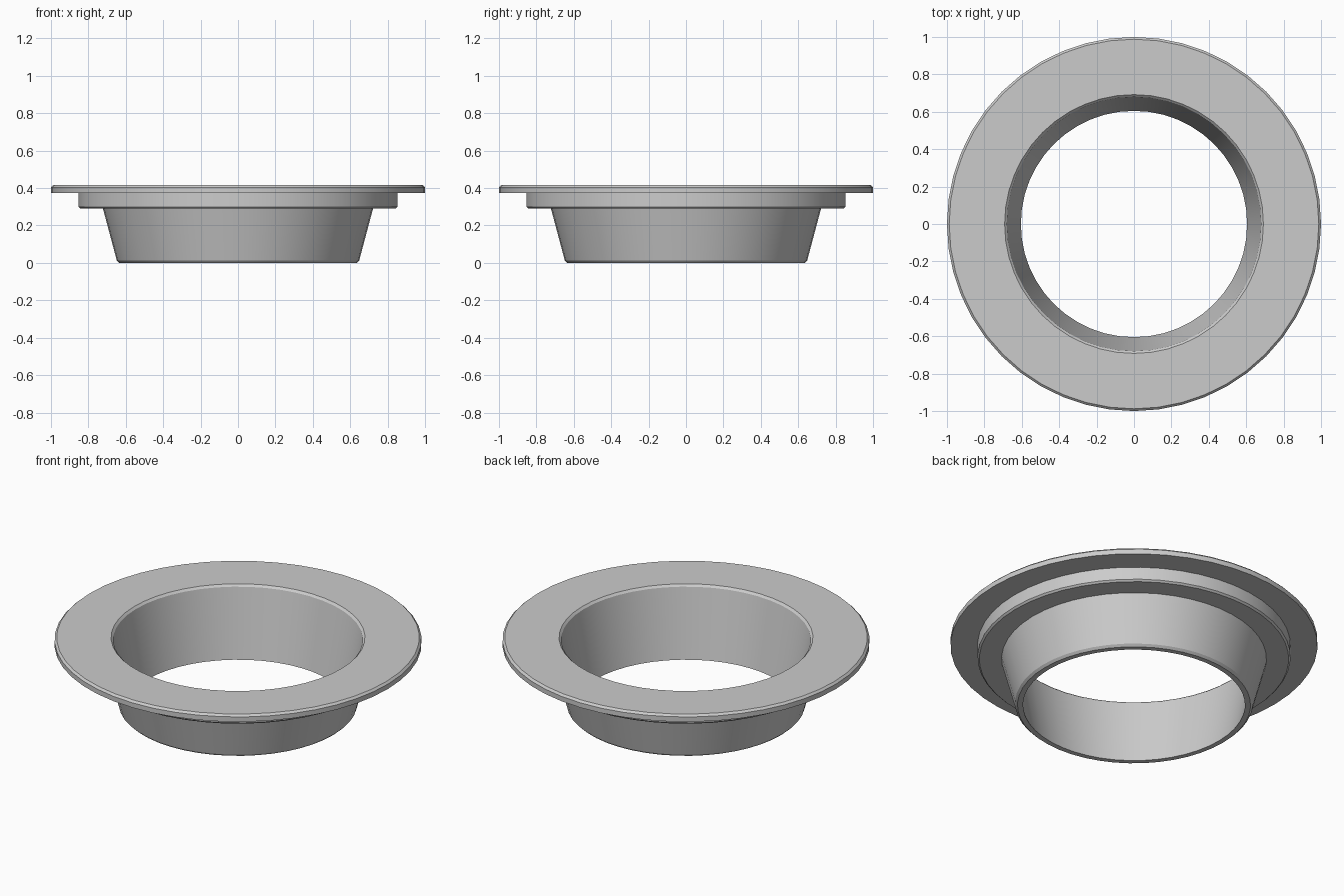
import bpy
import bmesh
from math import pi, radians

cube = bpy.data.objects.get("Cube")
if cube:
    bpy.data.objects.remove(cube, do_unlink=True)

grey = bpy.data.materials.new("plain grey")
grey.use_nodes = True
colour = (0.6, 0.6, 0.6, 1)
grey.diffuse_color = colour
grey.node_tree.nodes["Principled BSDF"].inputs["Base Color"].default_value = colour


def lathe(name, profile, sides):
    """Revolve a closed (radius, height) profile around the z axis."""
    bm = bmesh.new()
    verts = [bm.verts.new((r, 0, z)) for r, z in profile]
    edges = [bm.edges.new((a, b)) for a, b in zip(verts, verts[1:] + verts[:1])]
    bmesh.ops.spin(bm, geom=verts + edges, cent=(0, 0, 0), axis=(0, 0, 1),
                   angle=2 * pi, steps=sides, use_duplicate=False)
    bmesh.ops.remove_doubles(bm, verts=bm.verts, dist=0.0005)
    bmesh.ops.recalc_face_normals(bm, faces=bm.faces)
    mesh = bpy.data.meshes.new(name)
    bm.to_mesh(mesh)
    bm.free()
    mesh.materials.append(grey)
    obj = bpy.data.objects.new(name, mesh)
    bpy.context.collection.objects.link(obj)
    bpy.ops.object.select_all(action="DESELECT")
    obj.select_set(True)
    bpy.context.view_layer.objects.active = obj
    bpy.ops.object.shade_smooth_by_angle(angle=radians(25))
    return obj


# Tapered sleeve, stepped collar and wide flange in one closed section
lathe("flanged_ring", [
    (0.605, 0.0), (0.635, 0.0), (0.648, 0.013),    # bottom lip
    (0.722, 0.29),                                 # sleeve outside
    (0.843, 0.29), (0.853, 0.30), (0.853, 0.375),  # collar
    (1.0, 0.375), (1.0, 0.404), (0.988, 0.416),    # flange edge
    (0.692, 0.416), (0.68, 0.404),                 # mouth bevel
], 48)
